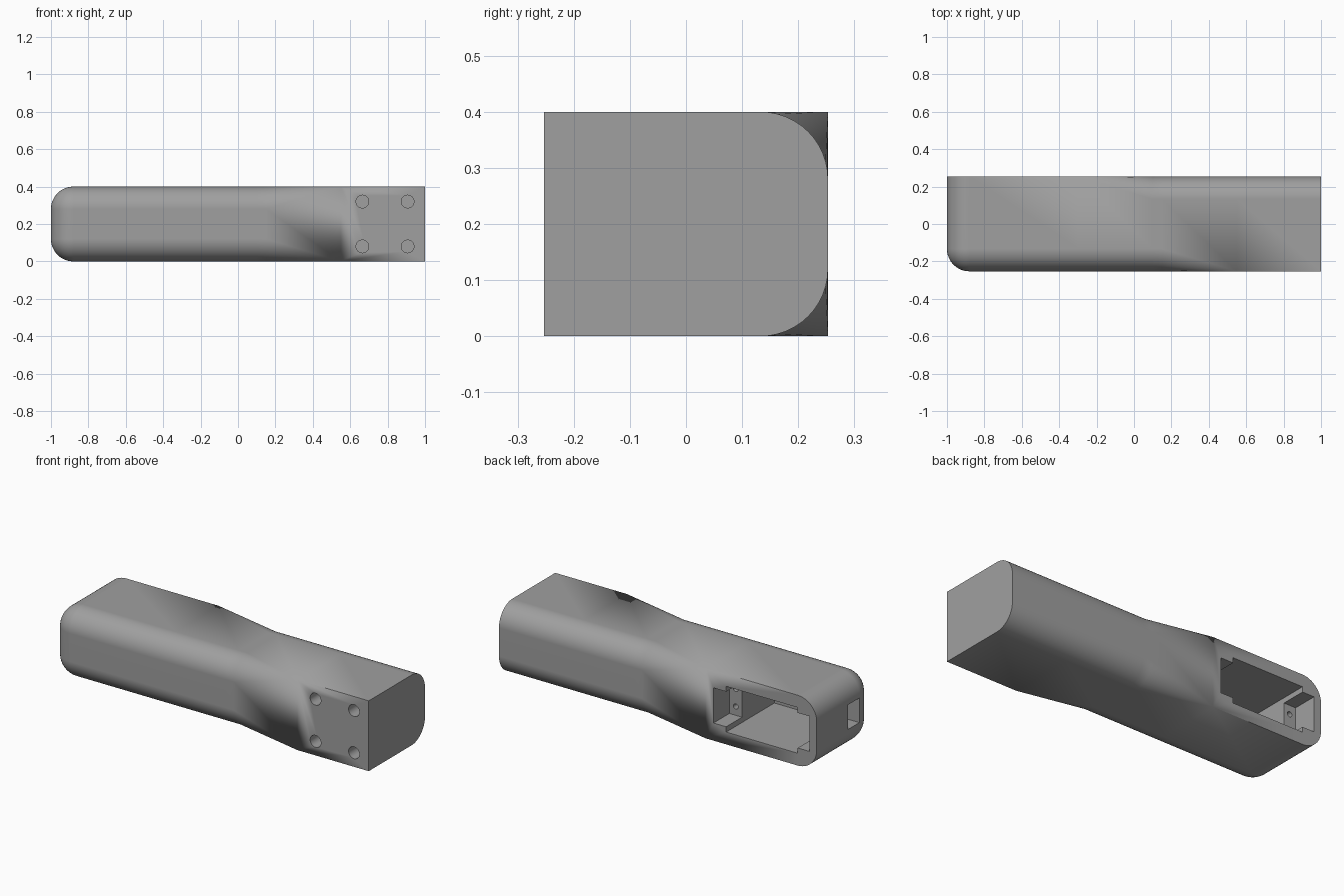
import bpy, bmesh, math
from mathutils import Matrix

if "Cube" in bpy.data.objects:
    bpy.data.objects.remove(bpy.data.objects["Cube"])

L, W, H, R = 1.0, 0.253, 0.4, 0.12   # half length, half width, height, fillet radius
N = 12                               # segments per corner

grey = bpy.data.materials.new("grey plastic")
grey.diffuse_color = (0.35, 0.35, 0.35, 1)
grey.use_nodes = True
grey.node_tree.nodes["Principled BSDF"].inputs["Base Color"].default_value = grey.diffuse_color


def ramp(x, a, b):
    return min(1, max(0, (x - a) / (b - a)))


def section(x):
    """Cross-section with separate front and back corner radii."""
    t = max(0, R - (x + L))                       # rounded closed end
    d = R - math.sqrt(max(0, R * R - t * t))
    rf = (R - d) * (1 - ramp(x, 0.15, 0.55))      # front fillet fades out
    rb = R * ramp(x, -0.3, 0.1)                   # back fillet fades in
    pts = []
    for y, z, sy, sz, r, a0 in ((W, H - d, 1, 1, rb, 0),
                                (-W + d, H - d, -1, 1, rf, 90),
                                (-W + d, d, -1, -1, rf, 180),
                                (W, d, 1, -1, rb, 270)):
        for i in range(N + 1):
            a = math.radians(a0 + 90 * i / N)
            pts.append((x, y - sy * r + r * math.cos(a), z - sz * r + r * math.sin(a)))
    return pts


def finish(name, bm):
    bmesh.ops.recalc_face_normals(bm, faces=bm.faces)
    me = bpy.data.meshes.new(name)
    bm.to_mesh(me)
    bm.free()
    me.materials.append(grey)
    ob = bpy.data.objects.new(name, me)
    bpy.context.collection.objects.link(ob)
    return ob


# Arm body lofted along its length
xs = [-L + R * (1 - math.cos(math.pi / 2 * i / N)) for i in range(N + 1)]
xs += [-0.3, 0.1, 0.15, 0.55, L]
bm = bmesh.new()
rings = [[bm.verts.new(p) for p in section(x)] for x in xs]
for a, b in zip(rings, rings[1:]):
    for i in range(len(a)):
        j = (i + 1) % len(a)
        bm.faces.new((a[i], a[j], b[j], b[i]))
bm.faces.new(rings[0])
bm.faces.new(rings[-1])
bmesh.ops.remove_doubles(bm, verts=bm.verts, dist=1e-5)
body = finish("arm_body", bm)


def cut(cutter):
    mod = body.modifiers.new("cut", 'BOOLEAN')
    mod.operation, mod.solver, mod.object = 'DIFFERENCE', 'EXACT', cutter
    bpy.context.view_layer.objects.active = body
    bpy.ops.object.modifier_apply(modifier=mod.name)
    bpy.data.objects.remove(cutter)


def cut_box(x0, x1, y0, y1, z0, z1):
    bm = bmesh.new()
    m = Matrix.Translation(((x0 + x1) / 2, (y0 + y1) / 2, (z0 + z1) / 2)) \
        @ Matrix.Diagonal((x1 - x0, y1 - y0, z1 - z0, 1))
    bmesh.ops.create_cube(bm, size=1, matrix=m)
    cut(finish("box_cutter", bm))


def cut_hole(x, z, r, y0, y1):
    bm = bmesh.new()
    m = Matrix.Translation((x, (y0 + y1) / 2, z)) @ Matrix.Rotation(math.pi / 2, 4, 'X')
    bmesh.ops.create_cone(bm, cap_ends=True, segments=32, radius1=r, radius2=r,
                          depth=y1 - y0, matrix=m)
    cut(finish("hole_cutter", bm))


# Motor pocket, its mounting ledges and the cable opening
cut_box(-0.88, -0.43, -0.18, 0.4, 0.07, 0.33)
cut_box(-0.955, -0.35, 0.11, 0.4, 0.10, 0.30)
cut_box(-1.1, -0.8, -0.13, -0.03, 0.13, 0.27)
# Screw holes in the ledges
for x in (-0.39, -0.917):
    for z in (0.15, 0.25):
        cut_hole(x, z, 0.015, 0.0, 0.2)
# Bolt holes in the front face
for x in (0.665, 0.907):
    for z in (0.08, 0.32):
        cut_hole(x, z, 0.034, -0.4, -0.13)

# Smooth fillets, crisp edges
bpy.ops.object.select_all(action='DESELECT')
body.select_set(True)
bpy.context.view_layer.objects.active = body
bpy.ops.object.shade_smooth_by_angle(angle=math.radians(30))
wn = body.modifiers.new("weighted_normals", 'WEIGHTED_NORMAL')
wn.keep_sharp = True
